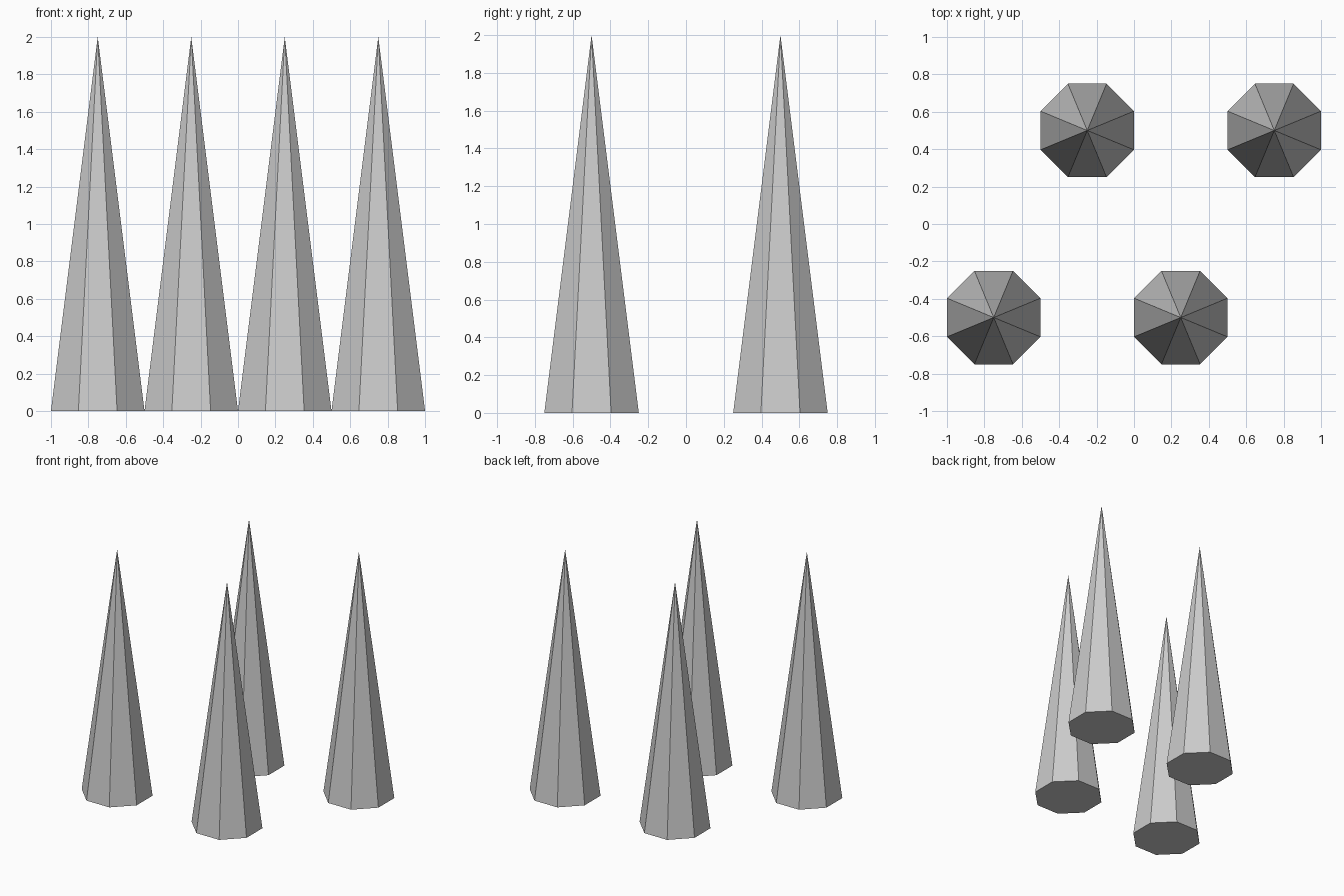
import bpy
import math
from mathutils import Matrix

cube = bpy.data.objects.get("Cube")
if cube:
    bpy.data.objects.remove(cube, do_unlink=True)

# One plain grey for every spike
GREY = (0.6, 0.6, 0.6, 1.0)
grey = bpy.data.materials.new("grey")
grey.use_nodes = True
grey.diffuse_color = GREY
grey.node_tree.nodes["Principled BSDF"].inputs["Base Color"].default_value = GREY

SIDES = 8
HEIGHT = 2.0
HALF_WIDTH = 0.25                                  # centre to flat side
RADIUS = HALF_WIDTH / math.cos(math.pi / SIDES)    # centre to corner


def add_spike(name, x, y):
    """Eight-sided closed spike with flat sides square to the axes."""
    bpy.ops.mesh.primitive_cone_add(
        vertices=SIDES, radius1=RADIUS, radius2=0, depth=HEIGHT,
        location=(x, y, HEIGHT / 2))
    spike = bpy.context.object
    spike.name = name
    spike.data.transform(Matrix.Rotation(math.pi / SIDES, 4, "Z"))
    spike.data.materials.append(grey)


# Two staggered rows of two
for row, y, shift in (("front", -0.5, -0.25), ("back", 0.5, 0.25)):
    for side, x in (("right", -0.5), ("left", 0.5)):
        add_spike(f"{row}_{side}_spike", x + shift, y)
